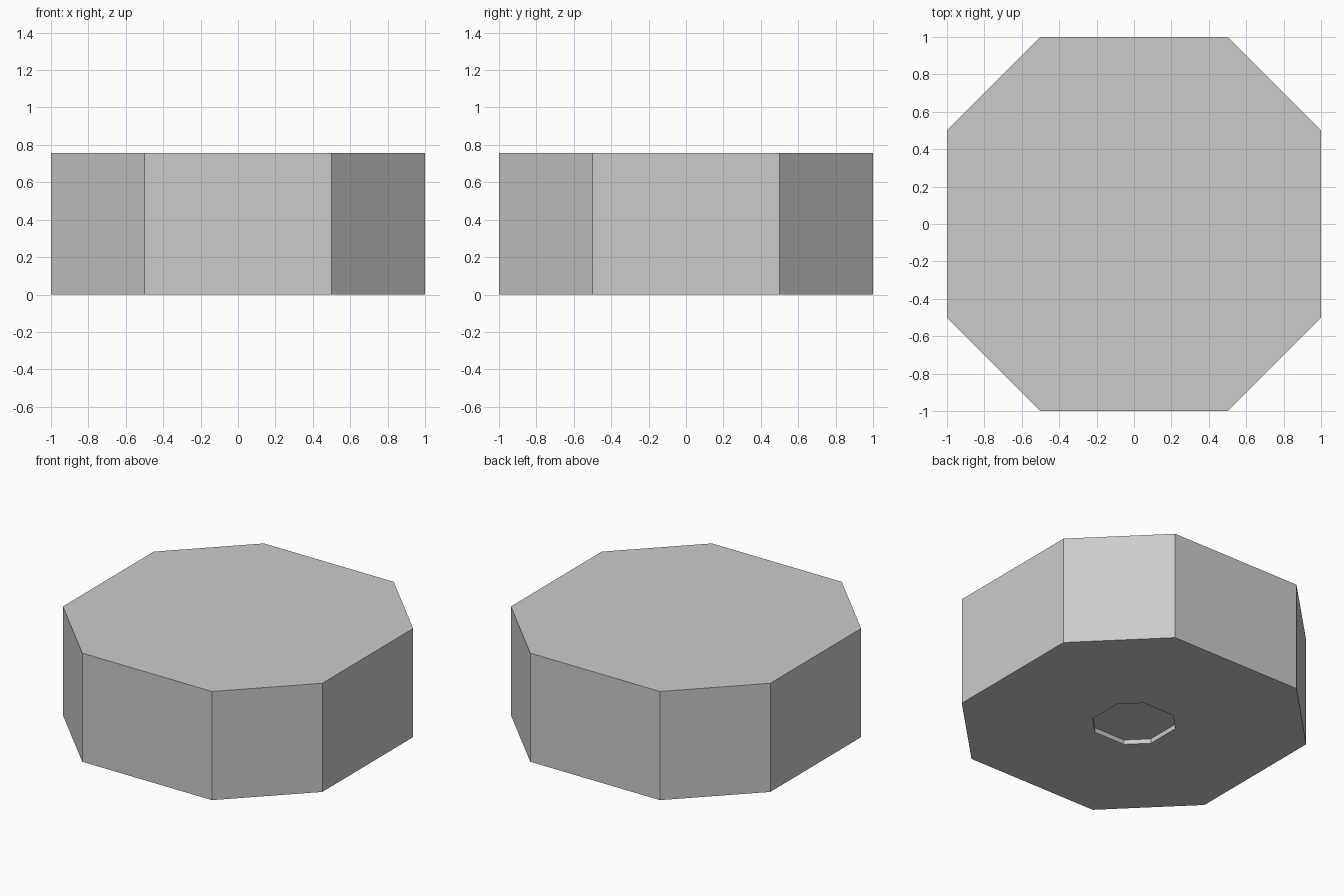
import bpy, bmesh

if "Cube" in bpy.data.objects:
    bpy.data.objects.remove(bpy.data.objects["Cube"])

HEIGHT = 0.757
OCTAGON = [(1, -.5), (1, .5), (.5, 1), (-.5, 1), (-1, .5), (-1, -.5), (-.5, -1), (.5, -1)]


def loft(name, sections):
    """Skin scaled octagons (scale, z) and cap both ends."""
    bm = bmesh.new()
    rings = [[bm.verts.new((x * s, y * s, z)) for x, y in OCTAGON] for s, z in sections]
    for a, b in zip(rings, rings[1:]):
        for i in range(8):
            j = (i + 1) % 8
            bm.faces.new((a[i], a[j], b[j], b[i]))
    bm.faces.new(rings[0][::-1])
    bm.faces.new(rings[-1])
    bmesh.ops.recalc_face_normals(bm, faces=bm.faces)
    mesh = bpy.data.meshes.new(name)
    bm.to_mesh(mesh)
    bm.free()
    obj = bpy.data.objects.new(name, mesh)
    bpy.context.collection.objects.link(obj)
    return obj


# Octagonal block with a shallow octagonal recess in its underside
loft("octagonal_block", [(.24, .032), (.24, 0), (1, 0), (1, HEIGHT)])
